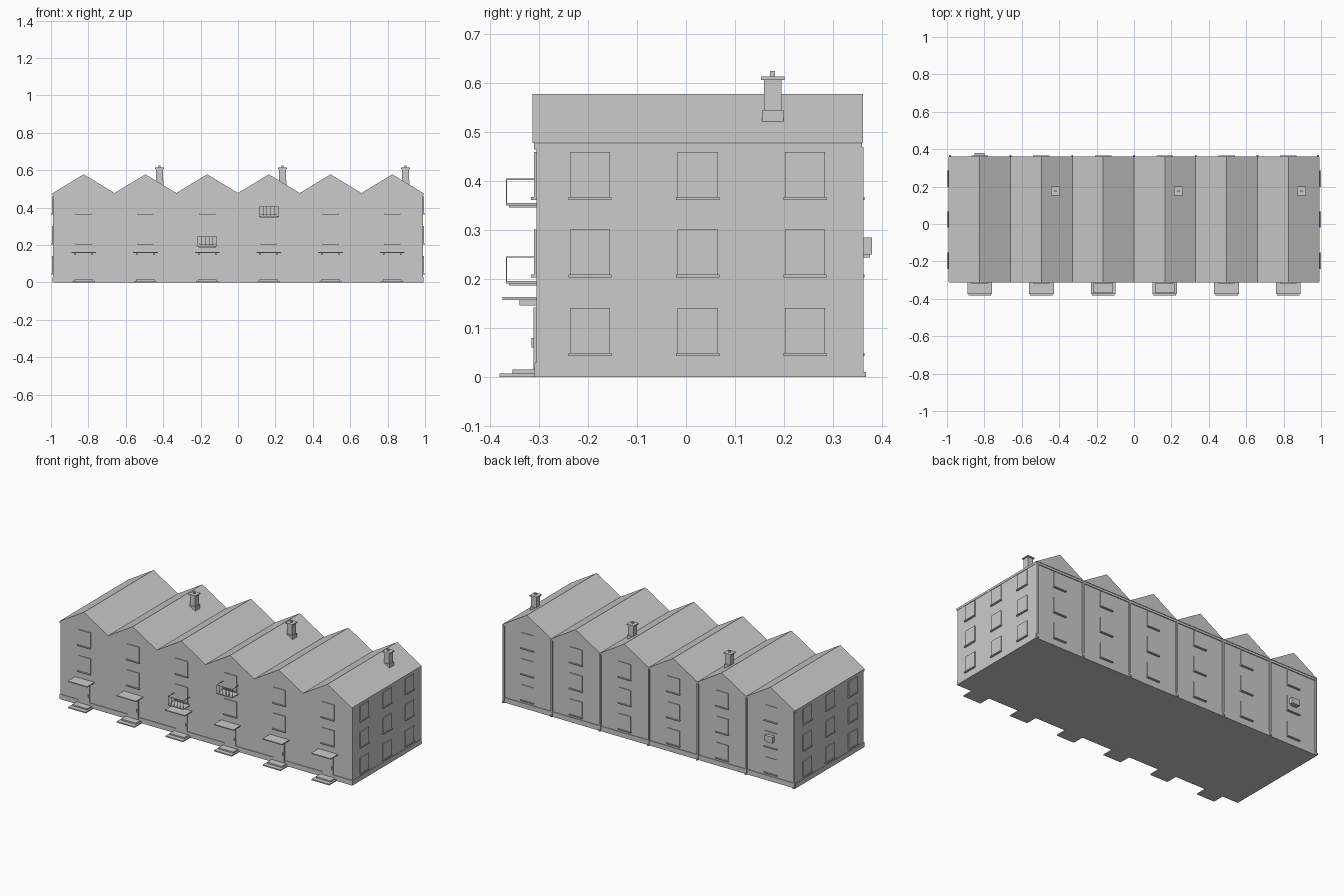
import bpy
import bmesh

cube = bpy.data.objects.get("Cube")
if cube:
    bpy.data.objects.remove(cube, do_unlink=True)

GREY = (0.6, 0.6, 0.6, 1)
mat = bpy.data.materials.new("plain_grey")
mat.use_nodes = True
mat.diffuse_color = GREY
mat.node_tree.nodes["Principled BSDF"].inputs["Base Color"].default_value = GREY

HALF, FRONT, BACK = 0.99, -0.305, 0.354
BAY = HALF / 3
EAVE, RIDGE = 0.478, 0.578
CENTRES = [-HALF + BAY * (i + 0.5) for i in range(6)]
FLOORS = [0.047, 0.207, 0.366]


def finish(name, bm):
    bmesh.ops.recalc_face_normals(bm, faces=bm.faces)
    mesh = bpy.data.meshes.new(name)
    bm.to_mesh(mesh)
    bm.free()
    mesh.materials.append(mat)
    obj = bpy.data.objects.new(name, mesh)
    bpy.context.collection.objects.link(obj)
    return obj


def box(bm, x0, x1, y0, y1, z0, z1):
    verts = bmesh.ops.create_cube(bm, size=1)["verts"]
    for v in verts:
        v.co.x = x1 if v.co.x > 0 else x0
        v.co.y = y1 if v.co.y > 0 else y0
        v.co.z = z1 if v.co.z > 0 else z0


def boxes(name, items):
    bm = bmesh.new()
    for item in items:
        box(bm, *item)
    return finish(name, bm)


# Walls, plinth and eaves band
boxes("walls", [(-HALF, HALF, FRONT, BACK, 0, EAVE)])
for name, z0, z1, out in (("plinth", 0, 0.03, 0.004), ("eaves_band", 0.465, EAVE, 0.005)):
    boxes(name, [(-HALF - 0.002, HALF + 0.002, FRONT - out, BACK + out, z0, z1)])

# Saw-tooth roof: one gabled prism per bay
for i, cx in enumerate(CENTRES):
    bm = bmesh.new()
    outline = ((cx - BAY / 2, EAVE), (cx + BAY / 2, EAVE), (cx, RIDGE))
    face = bm.faces.new([bm.verts.new((x, -0.314, z)) for x, z in outline])
    ext = bmesh.ops.extrude_face_region(bm, geom=[face])["geom"]
    for v in ext:
        if isinstance(v, bmesh.types.BMVert):
            v.co.y = 0.362
    finish(f"roof_{i + 1}", bm)

# Windows with sills on every wall
W, H = 0.041, 0.094
front_panes, front_sills, back_panes, back_sills = [], [], [], []
side_panes, side_sills = [], []
for z in FLOORS:
    for cx in CENTRES:
        if z > 0.1:
            front_panes.append((cx - W, cx + W, FRONT - 0.005, FRONT, z, z + H))
            front_sills.append((cx - W - 0.003, cx + W + 0.003, FRONT - 0.012, FRONT, z - 0.004, z + 0.002))
        back_panes.append((cx - W, cx + W, BACK, BACK + 0.004, z, z + H))
        back_sills.append((cx - W - 0.003, cx + W + 0.003, BACK, BACK + 0.011, z - 0.004, z + 0.002))
    for cy in (-0.196, 0.024, 0.243):
        for s in (-1, 1):
            a, b, c = s * HALF, s * (HALF + 0.005), s * (HALF + 0.01)
            side_panes.append((min(a, b), max(a, b), cy - W, cy + W, z, z + H))
            side_sills.append((min(a, c), max(a, c), cy - W - 0.003, cy + W + 0.003, z - 0.004, z + 0.002))
boxes("front_windows", front_panes)
boxes("front_sills", front_sills)
boxes("back_windows", back_panes)
boxes("back_sills", back_sills)
boxes("side_windows", side_panes)
boxes("side_sills", side_sills)

# Entrances: door, handle, canopy on brackets, two steps
doors, handles, canopies, brackets, steps = [], [], [], [], []
for cx in CENTRES:
    doors.append((cx - 0.036, cx + 0.036, FRONT - 0.006, FRONT, 0.015, 0.142))
    handles.append((cx + 0.026, cx + 0.029, FRONT - 0.011, FRONT, 0.06, 0.08))
    canopies.append((cx - 0.066, cx + 0.066, -0.375, FRONT, 0.157, 0.163))
    for s in (-1, 1):
        brackets.append((cx + s * 0.045 - 0.004, cx + s * 0.045 + 0.004, -0.34, FRONT, 0.146, 0.157))
    steps.append((cx - 0.06, cx + 0.06, -0.381, FRONT, 0, 0.007))
    steps.append((cx - 0.05, cx + 0.05, -0.354, FRONT, 0.007, 0.015))
boxes("doors", doors)
boxes("door_handles", handles)
boxes("canopies", canopies)
boxes("canopy_brackets", brackets)
boxes("entrance_steps", steps)

# Balconies with railings
for name, cx, z in (("lower_balcony", CENTRES[2], 0.187), ("upper_balcony", CENTRES[3], 0.346)):
    x0, x1, y0, r = cx - 0.053, cx + 0.053, -0.368, 0.0012
    top = z + 0.059
    parts = [(x0, x1, y0, FRONT, z + 0.004, z + 0.009),
             (x0 + 0.006, x1 - 0.006, y0 + 0.006, FRONT, z, z + 0.004),
             (x0, x1, y0, y0 + 2 * r, top - 2 * r, top)]
    for x in (x0, x1 - 2 * r):
        parts.append((x, x + 2 * r, y0, FRONT, top - 2 * r, top))
    for k in range(6):
        x = x0 + r + k * (x1 - x0 - 2 * r) / 5
        parts.append((x - r, x + r, y0, y0 + 2 * r, z + 0.009, top))
    boxes(name, parts)

# Downpipes between the bays at the back
pipes = []
for i in range(7):
    x = max(-0.984, min(0.984, -HALF + i * BAY))
    pipes.append((x - 0.005, x + 0.005, BACK, BACK + 0.009, 0.01, 0.47))
    pipes.append((x - 0.005, x + 0.005, BACK, BACK + 0.014, 0, 0.01))
boxes("downpipes", pipes)

# Chimneys: base, shaft, cap and pot
for i, cx in enumerate((-0.42, 0.238, 0.895)):
    tiers = ((0.022, 0.5, 0.545), (0.018, 0.545, 0.607), (0.024, 0.607, 0.614), (0.005, 0.614, 0.625))
    boxes(f"chimney_{i + 1}", [(cx - h, cx + h, 0.177 - h, 0.177 + h, a, b) for h, a, b in tiers])

# Wall-mounted cooling unit on its bracket
cx = CENTRES[0]
boxes("cooling_unit", [(cx - 0.027, cx + 0.027, BACK + 0.005, 0.38, 0.25, 0.285),
                       (cx - 0.02, cx + 0.02, BACK, 0.376, 0.244, 0.25)])
bm = bmesh.new()
ring = bmesh.ops.create_circle(bm, cap_ends=True, radius=0.012, segments=16)["verts"]
for v in ring:
    v.co.x, v.co.y, v.co.z = cx + v.co.x - 0.008, 0.381, 0.267 + v.co.y
finish("cooling_fan", bm)
